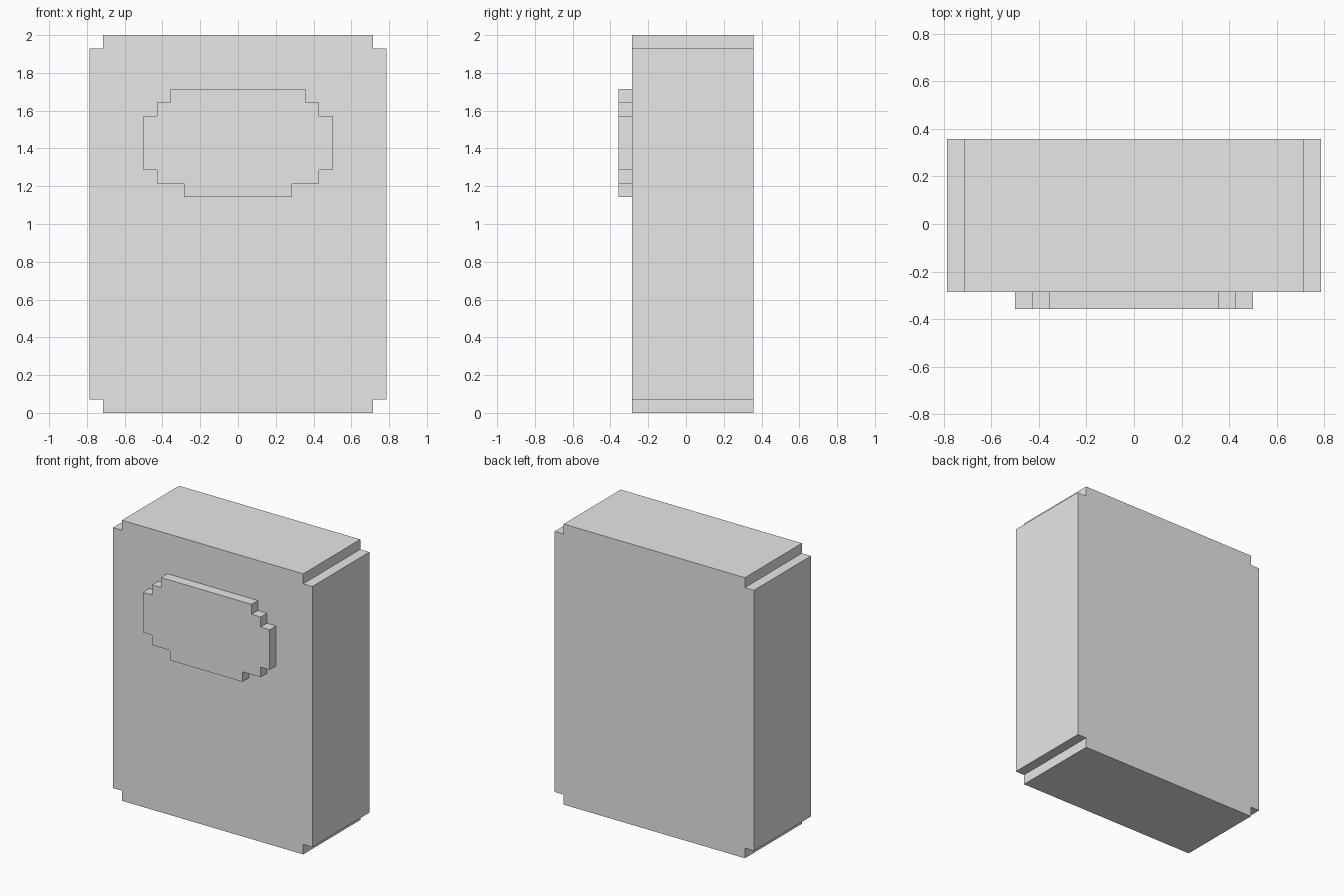
import bpy
import bmesh

cube = bpy.data.objects.get("Cube")
if cube:
    bpy.data.objects.remove(cube, do_unlink=True)

U = 2 / 28  # one grid step of the stepped outlines

grey = bpy.data.materials.new("light grey")
grey.use_nodes = True
grey.diffuse_color = (0.8, 0.8, 0.8, 1)
grey.node_tree.nodes["Principled BSDF"].inputs["Base Color"].default_value = (0.8, 0.8, 0.8, 1)


def stepped_slab(name, half_outline, front, back):
    """Mirror a right-hand (x, z) outline and extrude it from front to back."""
    outline = half_outline + [(-x, z) for x, z in reversed(half_outline)]
    bm = bmesh.new()
    face = bm.faces.new([bm.verts.new((x * U, front * U, z * U)) for x, z in outline])
    result = bmesh.ops.extrude_face_region(bm, geom=[face], use_keep_orig=True)
    moved = [v for v in result["geom"] if isinstance(v, bmesh.types.BMVert)]
    bmesh.ops.translate(bm, verts=moved, vec=(0, (back - front) * U, 0))
    bmesh.ops.recalc_face_normals(bm, faces=bm.faces)
    mesh = bpy.data.meshes.new(name)
    bm.to_mesh(mesh)
    bm.free()
    mesh.materials.append(grey)
    obj = bpy.data.objects.new(name, mesh)
    bpy.context.collection.objects.link(obj)
    return obj


# Main block with notched corners
stepped_slab("body", [(10, 0), (10, 1), (11, 1), (11, 27), (10, 27), (10, 28)], -4, 5)

# Raised stepped oval on the front
stepped_slab("front_panel",
             [(4, 16), (4, 17), (6, 17), (6, 18), (7, 18), (7, 22),
              (6, 22), (6, 23), (5, 23), (5, 24)], -5, -4)
